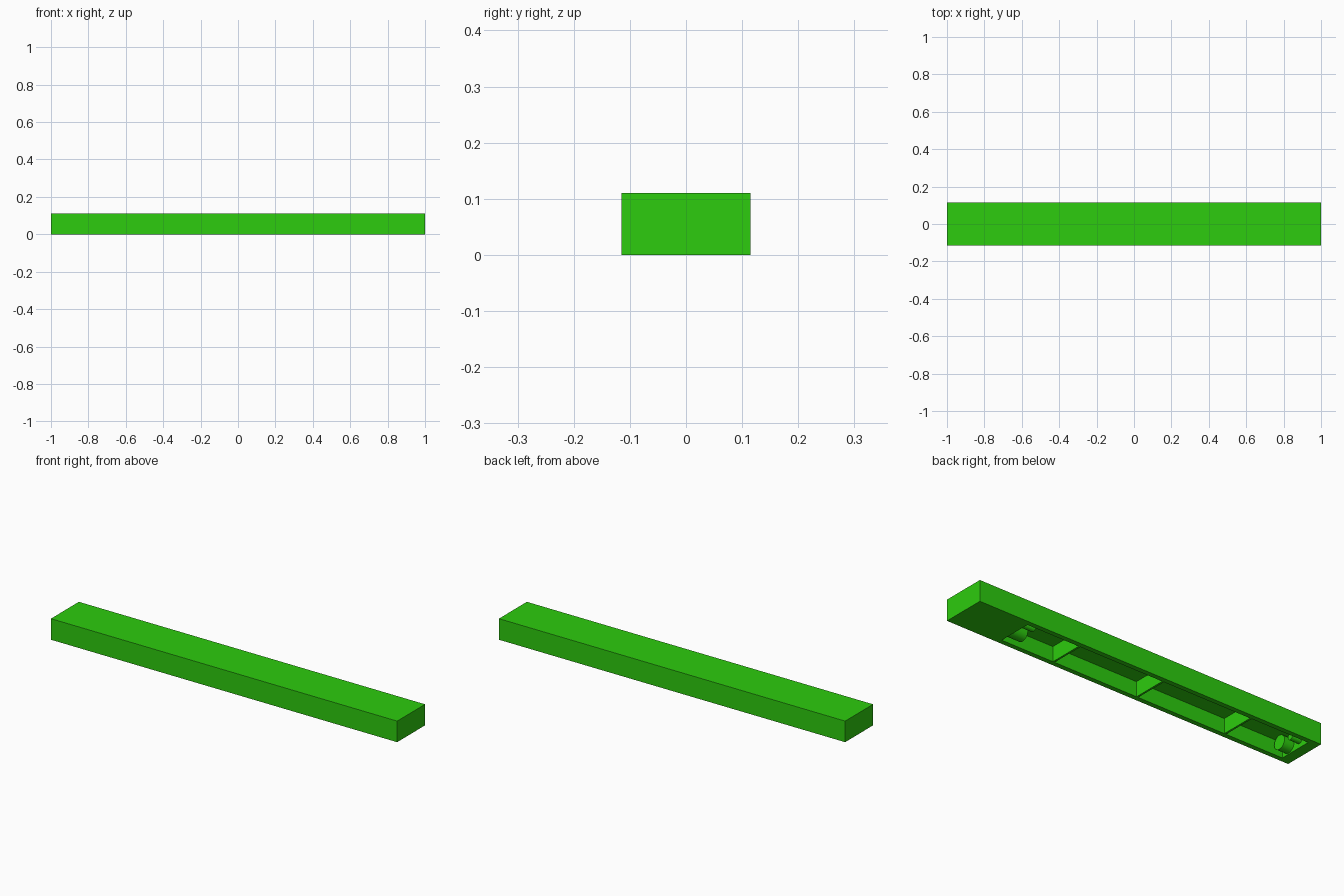
import bpy, bmesh
from math import pi
from mathutils import Matrix, Vector

cube = bpy.data.objects.get("Cube")
if cube:
    bpy.data.objects.remove(cube, do_unlink=True)

green = bpy.data.materials.new("bright_green")
green.use_nodes = True
colour = (0.026, 0.604, 0.0044, 1)
green.diffuse_color = colour
green.node_tree.nodes["Principled BSDF"].inputs["Base Color"].default_value = colour

LENGTH, WIDTH, HEIGHT = 2.0, 0.23, 0.11
POCKET_RIGHT, POCKET_LEFT = -0.945, 0.70   # x limits of the hollow
POCKET_HALF, DEPTH = 0.09, 0.078


def add_object(name, bm):
    bmesh.ops.recalc_face_normals(bm, faces=bm.faces)
    mesh = bpy.data.meshes.new(name)
    bm.to_mesh(mesh)
    bm.free()
    mesh.materials.append(green)
    obj = bpy.data.objects.new(name, mesh)
    bpy.context.collection.objects.link(obj)
    return obj


def box(size, centre):
    bm = bmesh.new()
    matrix = Matrix.Translation(centre) @ Matrix.Diagonal((*size, 1))
    bmesh.ops.create_cube(bm, size=1, matrix=matrix)
    return bm


def peg(name, start, end, y, z, radius):
    """Round peg lying along x between start and end."""
    bm = bmesh.new()
    matrix = Matrix.Translation(((start + end) / 2, y, z)) @ Matrix.Rotation(pi / 2, 4, 'Y')
    bmesh.ops.create_cone(bm, cap_ends=True, segments=32, radius1=radius,
                          radius2=radius, depth=abs(end - start), matrix=matrix)
    obj = add_object(name, bm)
    bpy.ops.object.select_all(action='DESELECT')
    obj.select_set(True)
    bpy.context.view_layer.objects.active = obj
    bpy.ops.object.shade_smooth_by_angle()


# Bar with a long hollow pressed up into its underside
bm = box((LENGTH, WIDTH, HEIGHT), (0, 0, HEIGHT / 2))
bm.normal_update()
bottom = min(bm.faces, key=lambda f: f.calc_center_median().z)
bmesh.ops.inset_individual(bm, faces=[bottom], thickness=0.02)
for v in bottom.verts:
    v.co.x = POCKET_LEFT if v.co.x > 0 else POCKET_RIGHT
    v.co.y = POCKET_HALF if v.co.y > 0 else -POCKET_HALF
ceiling = bmesh.ops.extrude_discrete_faces(bm, faces=[bottom])["faces"][0]
bmesh.ops.translate(bm, verts=ceiling.verts, vec=Vector((0, 0, DEPTH)))
add_object("bar_body", bm)

# Thin cross ribs dividing the hollow
for i, x in enumerate((0.40, -0.09, -0.605)):
    add_object(f"cross_rib_{i + 1}",
               box((0.01, POCKET_HALF * 2, DEPTH), (x - 0.005, 0, DEPTH / 2)))

# A thick and a thin peg on each end wall of the hollow
for side, wall, tip in (("left", POCKET_LEFT, 0.615), ("right", POCKET_RIGHT, -0.89)):
    peg(f"{side}_thick_peg", wall, tip, -0.045, 0.041, 0.036)
    peg(f"{side}_thin_peg", wall, tip, 0.03, 0.037, 0.016)
